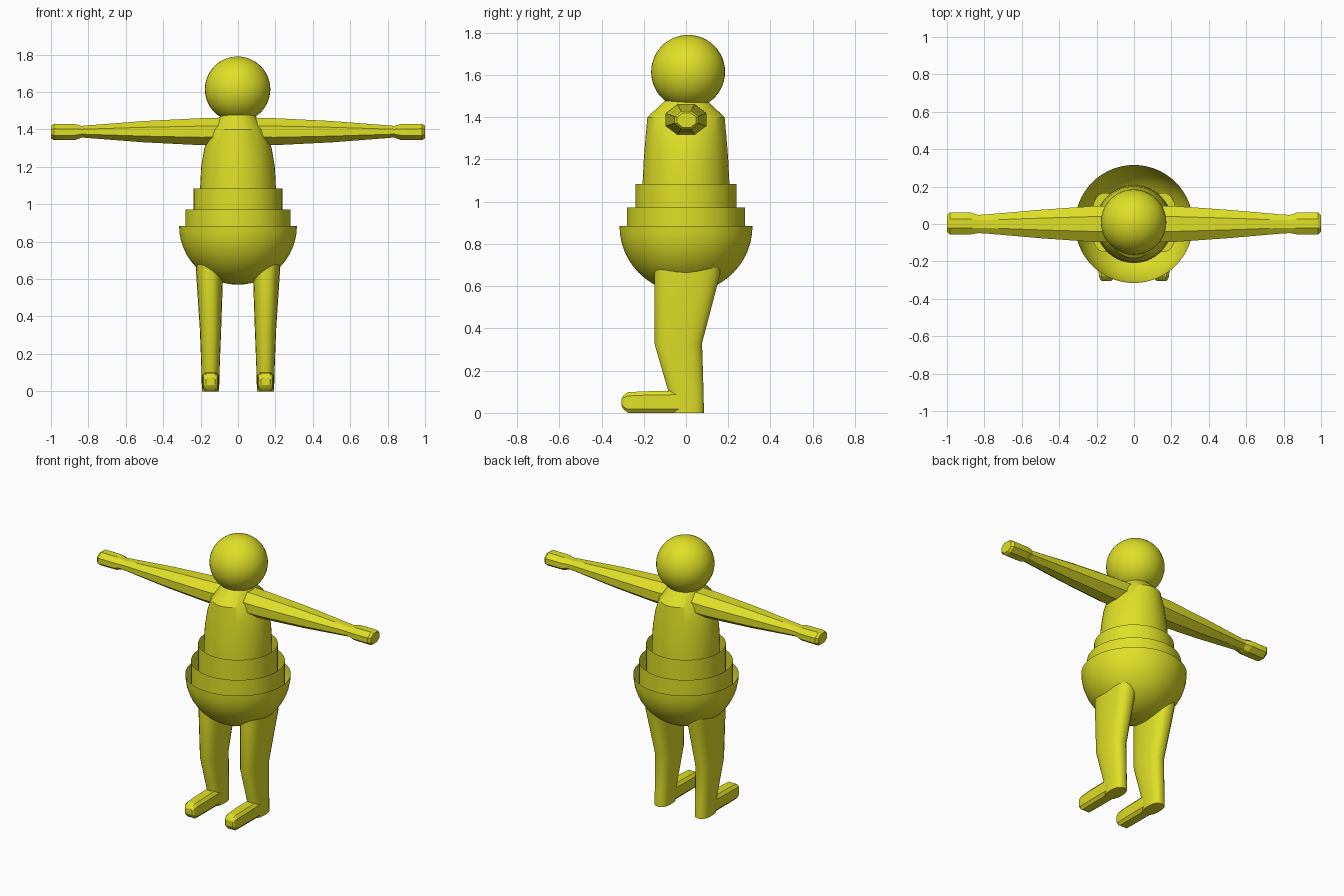
import bpy, bmesh, math

if "Cube" in bpy.data.objects:
    bpy.data.objects.remove(bpy.data.objects["Cube"])

mat = bpy.data.materials.new("yellow")
mat.diffuse_color = (0.74, 0.74, 0.02, 1)
mat.use_nodes = True
mat.node_tree.nodes["Principled BSDF"].inputs["Base Color"].default_value = mat.diffuse_color


def finish(bm, name, angle=30):
    """Turn a bmesh into a shaded, coloured object."""
    me = bpy.data.meshes.new(name)
    bm.to_mesh(me)
    bm.free()
    me.materials.append(mat)
    ob = bpy.data.objects.new(name, me)
    bpy.context.collection.objects.link(ob)
    bpy.ops.object.select_all(action='DESELECT')
    ob.select_set(True)
    bpy.context.view_layer.objects.active = ob
    bpy.ops.object.shade_smooth_by_angle(angle=math.radians(angle))
    return ob


def outline(n, a, b, power=1.0):
    """Rounded n-sided outline with half sizes a and b."""
    pts = []
    for i in range(n):
        t = 2 * math.pi * (i + 0.5) / n
        c, s = math.cos(t), math.sin(t)
        pts.append((math.copysign(abs(c) ** power, c), math.copysign(abs(s) ** power, s)))
    m = max(p[0] for p in pts)
    k = max(p[1] for p in pts)
    return [(a * p[0] / m, b * p[1] / k) for p in pts]


def loft(name, sections, place, n=48, power=1.0, caps=True, angle=30):
    """Skin sections (position, centre u, centre v, half u, half v)."""
    bm = bmesh.new()
    rings = [[bm.verts.new(place(w, cu + u, cv + v)) for u, v in outline(n, a, b, power)]
             for w, cu, cv, a, b in sections]
    for r0, r1 in zip(rings, rings[1:]):
        for i in range(n):
            j = (i + 1) % n
            bm.faces.new((r0[i], r0[j], r1[j], r1[i]))
    if caps:
        bm.faces.new(rings[0][::-1])
        bm.faces.new(rings[-1])
        bmesh.ops.recalc_face_normals(bm, faces=bm.faces[:])
    return finish(bm, name, angle)


def upright(w, u, v):
    return (u, v, w)


# Head
bm = bmesh.new()
bmesh.ops.create_uvsphere(bm, u_segments=40, v_segments=24, radius=0.175)
head = finish(bm, "head", 40)
head.location = (-0.002, 0.01, 1.615)

# Torso with sloping shoulders
loft("torso", [(0.85, 0, 0, 0.205, 0.208), (1.08, 0, 0, 0.203, 0.206),
               (1.2, 0, 0, 0.197, 0.2), (1.3, 0, 0, 0.18, 0.192),
               (1.4, 0, 0, 0.145, 0.183), (1.478, 0, 0, 0.09, 0.1)], upright)

# Open belts nested inside the bowl
for name, r, low, high in (("upper_belt", 0.238, 0.85, 1.085), ("lower_belt", 0.28, 0.75, 0.972)):
    loft(name, [(low, 0, 0, r, r), (high, 0, 0, r, r)], upright, caps=False)

# Hollow half-sphere hips
R = 0.315
bowl = []
for i in range(13):
    t = math.radians(1 + 89 * i / 12)
    bowl.append((0.885 - R * math.cos(t), 0, 0, R * math.sin(t), R * math.sin(t)))
loft("hip_bowl", bowl, upright, caps=False)

for side, s in (("right", 1), ("left", -1)):
    # Arm with narrow wrist and mitten hand
    loft(side + "_arm", [(0.05, 0, 1.39, 0.097, 0.074), (0.2, 0, 1.388, 0.097, 0.072),
                         (0.5, 0, 1.388, 0.076, 0.057), (0.8, 0, 1.388, 0.05, 0.034),
                         (0.835, 0, 1.388, 0.049, 0.031), (0.87, 0.003, 1.386, 0.058, 0.042),
                         (0.985, 0.003, 1.386, 0.058, 0.043), (1.0, 0.003, 1.386, 0.045, 0.034)],
         lambda w, u, v: (s * w, u, v), n=8, angle=20)
    # Leg bent at the knee
    loft(side + "_leg", [(0, 0.147, 0.007, 0.046, 0.078), (0.1, 0.147, 0.0, 0.048, 0.083),
                         (0.33, 0.147, -0.037, 0.057, 0.113), (0.65, 0.152, 0.005, 0.073, 0.155),
                         (0.72, 0.153, 0.008, 0.074, 0.158)],
         lambda w, u, v: (s * u, v, w), n=24, power=0.8)
    # Foot with blunt toe
    loft(side + "_foot", [(0.0, 0.147, 0.053, 0.044, 0.053), (-0.2, 0.147, 0.051, 0.044, 0.051),
                          (-0.275, 0.147, 0.049, 0.041, 0.049), (-0.295, 0.147, 0.05, 0.035, 0.034),
                          (-0.305, 0.147, 0.052, 0.025, 0.018)],
         lambda w, u, v: (s * u, w, v), n=8, power=0.5, angle=25)
